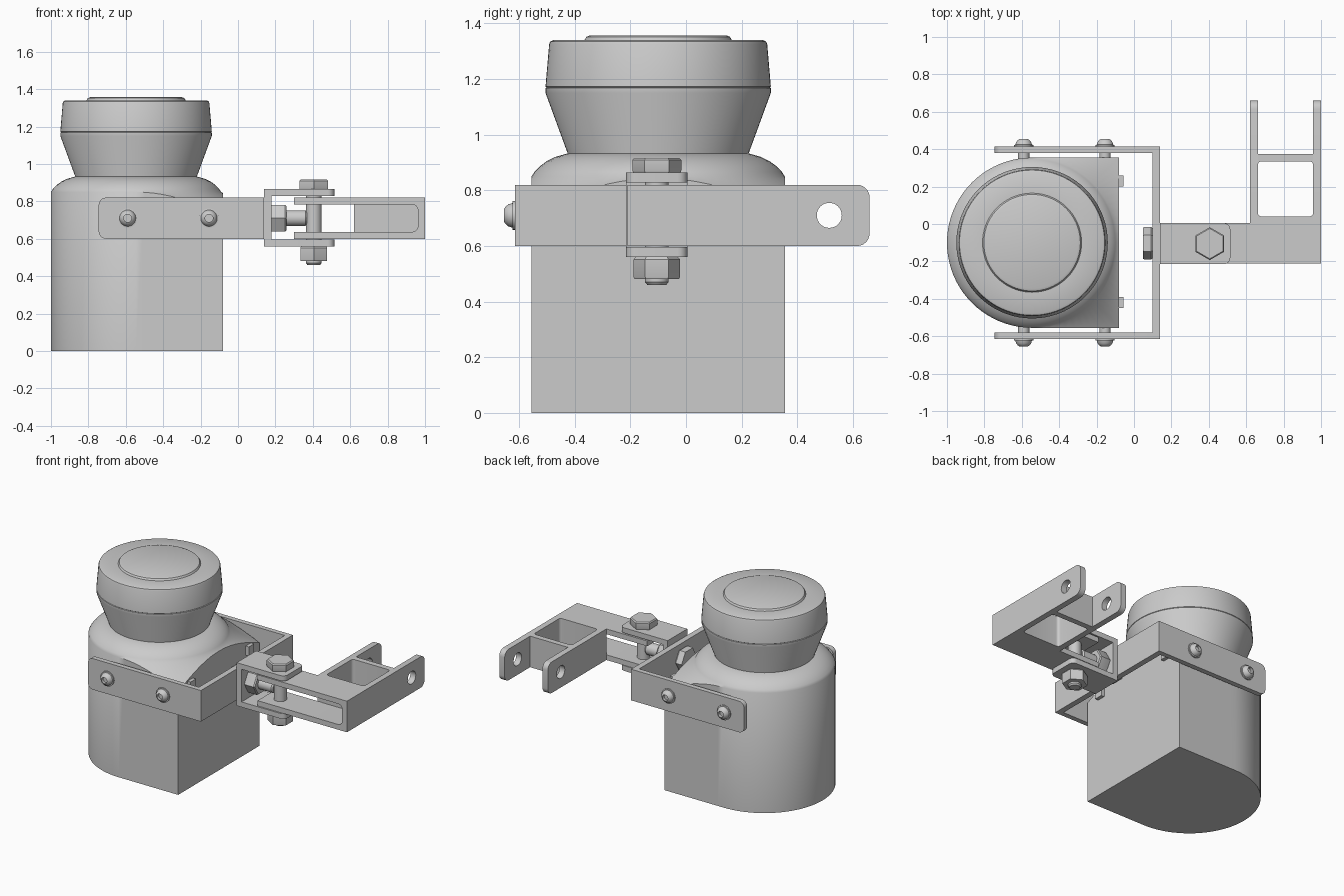
import bpy, bmesh, math
from mathutils import Matrix, Vector

if "Cube" in bpy.data.objects:
    bpy.data.objects.remove(bpy.data.objects["Cube"])

CX, CY, R = -0.545, -0.10, 0.455
FRAMES = {  # columns: u, v, w directions
    'x': ((0, 1, 0), (0, 0, 1), (1, 0, 0)),
    'y': ((1, 0, 0), (0, 0, 1), (0, -1, 0)),
    'z': ((0, 1, 0), (-1, 0, 0), (0, 0, 1)),
}


def finish(name, bm, angle=32):
    bmesh.ops.remove_doubles(bm, verts=bm.verts, dist=1e-5)
    bmesh.ops.dissolve_degenerate(bm, dist=1e-6, edges=bm.edges)
    bmesh.ops.recalc_face_normals(bm, faces=bm.faces)
    me = bpy.data.meshes.new(name)
    bm.to_mesh(me)
    bm.free()
    ob = bpy.data.objects.new(name, me)
    bpy.context.collection.objects.link(ob)
    bpy.ops.object.select_all(action='DESELECT')
    ob.select_set(True)
    bpy.context.view_layer.objects.active = ob
    bpy.ops.object.shade_smooth_by_angle(angle=math.radians(angle))
    return ob


def lathe(name, profile, origin, axis='z', n=32, flip=1):
    """Revolve (radius, height) pairs; n=6 gives hexagons."""
    u, v, w = [Vector(c) for c in FRAMES[axis]]
    if axis == 'y':
        w = -w
    bm = bmesh.new()
    rings = []
    for r, h in profile:
        rings.append([bm.verts.new(Vector(origin) + w * h * flip +
                      u * r * math.cos(2 * math.pi * i / n) +
                      v * r * math.sin(2 * math.pi * i / n)) for i in range(n)])
    for a, b in zip(rings, rings[1:]):
        for i in range(n):
            bm.faces.new((a[i], a[(i + 1) % n], b[(i + 1) % n], b[i]))
    bm.faces.new(rings[0])
    bm.faces.new(rings[-1])
    return finish(name, bm)


def rounded(u0, v0, u1, v1, radii):
    """Rectangle outline; radii for corners (u0v0, u1v0, u1v1, u0v1)."""
    pts = []
    corners = ((u0, v0, 1, 1, 180), (u1, v0, -1, 1, 270), (u1, v1, -1, -1, 0), (u0, v1, 1, -1, 90))
    for (u, v, su, sv, a0), r in zip(corners, radii):
        if r == 0:
            pts.append((u, v))
            continue
        for k in range(7):
            a = math.radians(a0 + 15 * k)
            pts.append((u + su * r + r * math.cos(a), v + sv * r + r * math.sin(a)))
    return pts


def plate(name, axis, lo, hi, outlines):
    """Extrude a filled outline (extra outlines are holes) from lo to hi along an axis."""
    cu = bpy.data.curves.new(name, 'CURVE')
    cu.dimensions, cu.fill_mode = '2D', 'BOTH'
    cu.extrude = (hi - lo) / 2
    for pts in outlines:
        sp = cu.splines.new('POLY')
        sp.points.add(len(pts) - 1)
        for p, (a, b) in zip(sp.points, pts):
            p.co = (a, b, 0, 1)
        sp.use_cyclic_u = True
    tmp = bpy.data.objects.new(name + "_outline", cu)
    bpy.context.collection.objects.link(tmp)
    bpy.context.view_layer.update()
    me = bpy.data.meshes.new_from_object(tmp.evaluated_get(bpy.context.evaluated_depsgraph_get()))
    bpy.data.objects.remove(tmp)
    frame = ((1, 0, 0), (0, 1, 0), (0, 0, 1)) if axis == 'z' else FRAMES[axis]
    mat = Matrix(frame).transposed().to_4x4()
    off = (lo + hi) / 2
    mat.translation = {'x': (off, 0, 0), 'y': (0, off, 0), 'z': (0, 0, off)}[axis]
    me.transform(mat)
    bm = bmesh.new()
    bm.from_mesh(me)
    bpy.data.meshes.remove(me)
    return finish(name, bm)


def box(name, x0, x1, y0, y1, z0, z1):
    return plate(name, 'z', z0, z1, [[(x0, y0), (x1, y0), (x1, y1), (x0, y1)]])


# D-shaped housing whose sloping shoulder is trimmed by the flat side
F = 0.465
outline = [(R * math.cos(a), R * math.sin(a)) for a in
           (math.pi / 2 + math.pi * i / 40 for i in range(41))]
outline += [(F * i / 10, -R) for i in range(1, 11)]
outline += [(F, -R + 2 * R * i / 20) for i in range(1, 21)]
outline += [(F * (10 - i) / 10, R) for i in range(1, 10)]
bm = bmesh.new()
ring = lambda f: [bm.verts.new((CX + x * f(x, y)[0], CY + y * f(x, y)[0], f(x, y)[1])) for x, y in outline]
rings = [ring(lambda x, y: (1, 0)),
         ring(lambda x, y: (1, 0.85 - 0.62 * (math.hypot(x, y) - R)))]
for r, z in ((R, .85), (.445, .866), (.425, .887), (.40, .905), (.37, .92), (.325, .933)):
    rings.append(ring(lambda x, y: (r / math.hypot(x, y), z)))
for a, b in zip(rings, rings[1:]):
    for i in range(len(a)):
        j = (i + 1) % len(a)
        bm.faces.new((a[i], a[j], b[j], b[i]))
bm.faces.new(rings[0])
bm.faces.new(rings[-1])
finish("housing", bm)

# Flared cap
lathe("cap", [(.325, .92), (.325, .932), (.405, 1.15), (.405, 1.168), (.401, 1.17), (.405, 1.173),
              (.392, 1.325), (.388, 1.335), (.378, 1.34), (.265, 1.34), (.258, 1.352), (.245, 1.357)],
      (CX, CY, 0), n=72)

# Small catches on the flat side
for y in (-.45, .20):
    box("catch", -.085, -.055, y, y + .06, .70, .765)

# U-shaped strap around the housing, with its screws
for y0, sign in ((-.615, -1), (.38, 1)):
    plate("strap_arm", 'y', y0, y0 + .035, [rounded(-.745, .6, .14, .82, (.04, 0, 0, .04))])
    face = -.615 if sign < 0 else .415
    for x in (-.59, -.155):
        lathe("strap_screw", [(.03, -.10), (.03, -.001), (.052, -.001), (.052, .008), (.044, .009),
                              (.040, .023), (.031, .034), (.023, .039), (.021, .039), (.021, .02)],
              (x, face, .71), 'y', 24, sign)
box("strap_plate", .10, .14, -.58, .38, .6, .82)

# Clevis bolted to the strap
box("clevis_back", .14, .178, -.215, .005, .56, .865)
for z in (.56, .828):
    plate("clevis_flange", 'z', z, z + .037, [rounded(.14, -.215, .515, .005, (0, .035, .035, 0))])


def hexagon(name, origin, axis, r, h):
    lathe(name, [(r * .97, 0), (r, .006), (r, h - .008), (r * .92, h)], origin, axis, 6)


hexagon("cross_bolt_head", (.048, CY - .003, .71), 'x', .086, .052)
hexagon("cross_bolt_nut", (.178, CY - .003, .71), 'x', .083, .08)
lathe("cross_bolt_shank", [(.042, .09), (.042, .36), (.034, .37)], (0, CY - .003, .71), 'x')
hexagon("pivot_bolt_head", (.405, CY - .005, .865), 'z', .088, .052)
hexagon("pivot_bolt_nut", (.405, CY - .005, .482), 'z', .083, .078)
lathe("pivot_bolt_shank", [(.034, .46), (.042, .47), (.042, .87)], (.405, CY - .005, 0))

# Slotted arm: top and bottom plates with an end wall
slot = rounded(.29, .637, .962, .783, (0, .03, .03, 0))[1:-1]
arm = [(.30, .6), (1, .6), (1, .82), (.30, .82), (.30, .783)] + slot[::-1] + [(.30, .637)]
plate("arm", 'y', -.21, .005, [arm])

# Fork with two pierced prongs and cross walls
hole = [(.515 + .045 * math.cos(math.pi * i / 16), .71 + .045 * math.sin(math.pi * i / 16)) for i in range(32)]
for x in (.62, .958):
    plate("fork_prong", 'x', x, x + .042, [rounded(.005, .6, .66, .82, (0, .045, .045, 0)), hole])
window = rounded(.662, .04, .958, .335, (.02,) * 4)
plate("fork_frame", 'z', .6, .82, [[(.66, .003), (.96, .003), (.96, .375), (.66, .375)], window])
